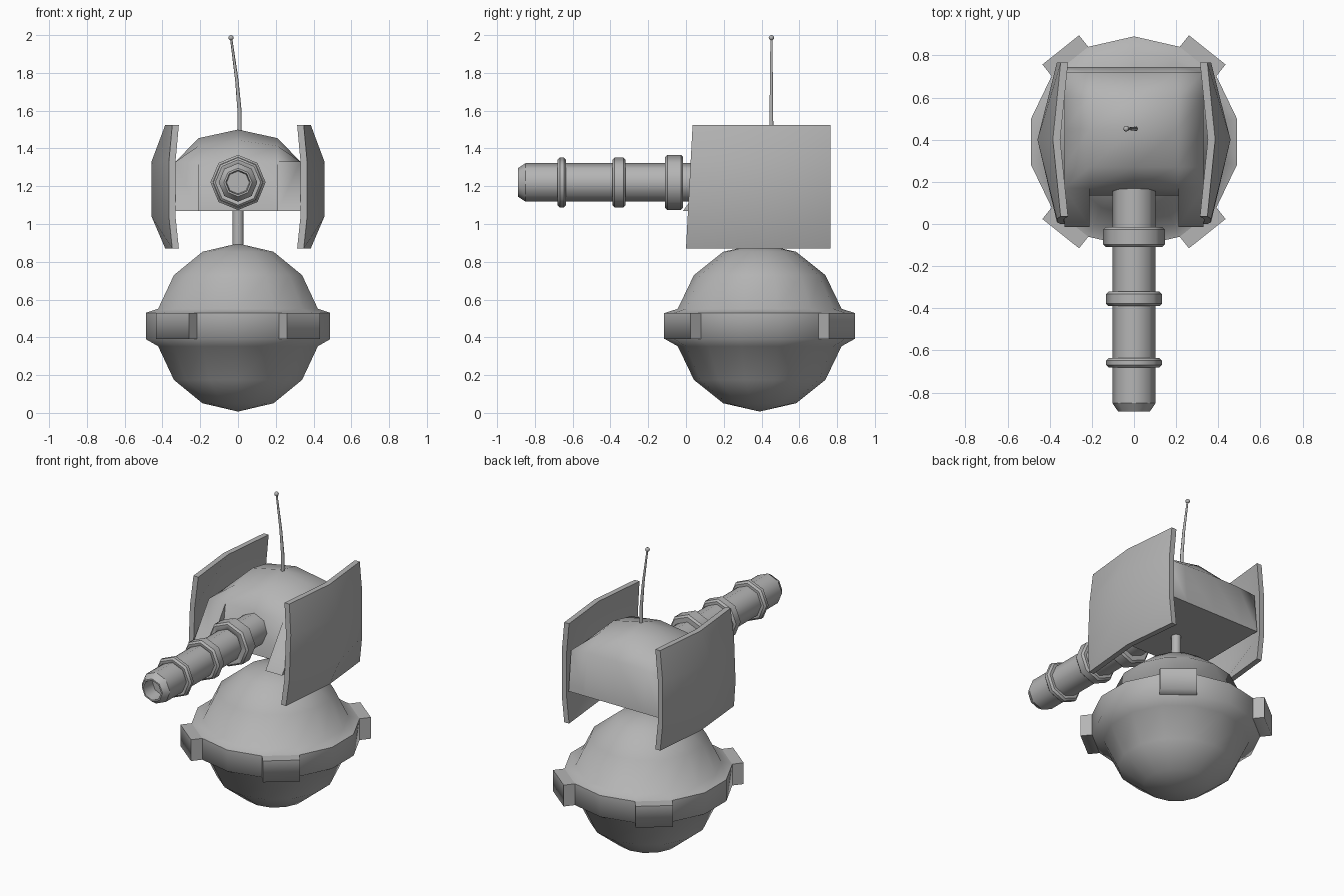
import bpy, bmesh, math

if "Cube" in bpy.data.objects:
    bpy.data.objects.remove(bpy.data.objects["Cube"])

CY = 0.39  # y of the ball's axis

# One dark grey for every part
grey = bpy.data.materials.new("dark_grey")
grey.diffuse_color = (0.46, 0.46, 0.46, 1)
grey.use_nodes = True
grey.node_tree.nodes["Principled BSDF"].inputs["Base Color"].default_value = grey.diffuse_color


def make(name, verts, faces, smooth=None, sharp=None):
    """Mesh object; smooth is an edge angle, sharp a test on edge ends for sharp edges."""
    me = bpy.data.meshes.new(name)
    me.from_pydata([tuple(v) for v in verts], [], faces)
    bm = bmesh.new()
    bm.from_mesh(me)
    if sharp:
        bm.verts.index_update()
        for e in bm.edges:
            e.smooth = not sharp(e.verts[0].index, e.verts[1].index)
        for f in bm.faces:
            f.smooth = True
    bmesh.ops.remove_doubles(bm, verts=bm.verts, dist=1e-5)
    bmesh.ops.recalc_face_normals(bm, faces=bm.faces)
    bm.to_mesh(me)
    bm.free()
    me.materials.append(grey)
    ob = bpy.data.objects.new(name, me)
    bpy.context.collection.objects.link(ob)
    if smooth:
        bpy.ops.object.select_all(action='DESELECT')
        ob.select_set(True)
        bpy.context.view_layer.objects.active = ob
        bpy.ops.object.shade_smooth_by_angle(angle=math.radians(smooth))
    return ob


def lathe(name, profile, n, place, sharp_rings):
    """Turn (radius, height) points round an axis; smooth except at the sharp rings."""
    verts = [place(r * math.sin(2 * math.pi * i / n), r * math.cos(2 * math.pi * i / n), h)
             for r, h in profile for i in range(n)]
    faces = []
    for j in range(len(profile) - 1):
        for i in range(n):
            a, b = j * n + i, j * n + (i + 1) % n
            if profile[j][0] == 0:
                faces.append((a, b + n, a + n))
            elif profile[j + 1][0] == 0:
                faces.append((a, b, a + n))
            else:
                faces.append((a, b, b + n, a + n))
    return make(name, verts, faces,
                sharp=lambda p, q: p // n == q // n and p // n in sharp_rings)


# Ball body with raised belt, crisp only along the belt's top edge
R, ZC, step = 0.445, 0.452, math.pi / 7
arc = [(R * math.sin(k * step), R * math.cos(k * step)) for k in range(4)]
profile = [(r, ZC + h) for r, h in arc] + [(0.5, 0.53), (0.5, 0.39)]
profile += [(r, ZC - h) for r, h in reversed(arc)]
upright = lambda x, y, h: (x, CY + y, h)
lathe("ball_body", profile, 14, upright, (4,))

# Four belt blocks, each pushed out of one belt facet
mid = math.radians(51.43)
for sx in (1, -1):
    for sy in (1, -1):
        pts = []
        for push in (-0.03, 0.07):
            for k in (1.5, 2.5):
                x = 0.5 * math.cos(k * math.pi / 7) + push * math.cos(mid)
                y = 0.5 * math.sin(k * math.pi / 7) + push * math.sin(mid)
                pts += [(sx * x, CY + sy * y, 0.39), (sx * x, CY + sy * y, 0.53)]
        # the outer face blends into the underside, as on the belt
        make("belt_block", pts, [(0, 1, 3, 2), (4, 5, 7, 6), (0, 1, 5, 4),
                                 (2, 3, 7, 6), (0, 2, 6, 4), (1, 3, 7, 5)],
             sharp=lambda p, q: {p, q} != {4, 6})

# Neck
lathe("neck", [(0, 0.86), (0.03, 0.86), (0.03, 1.1), (0, 1.1)], 8, upright, (1, 2))

# Head: domed block, front sloping into two cheeks beside a barrel recess
xs = [-0.33, -0.21, 0, 0.21, 0.33]
ys = [0.17, 0.27, 0.45, 0.6, 0.72]
verts, faces = [], []
for y in ys:
    for x in xs:
        u, v = abs(x) / 0.33, min(abs(y - 0.45) / 0.28, 1)
        verts.append((x, y, 1.33 + 0.17 * (1 - u ** 2.9) * (1 - v ** 2.5)))
for j in range(4):
    for i in range(4):
        a = j * 5 + i
        faces.append((a, a + 1, a + 6, a + 5))
rim = [0, 1, 2, 3, 4, 9, 14, 19, 24, 23, 22, 21, 20, 15, 10, 5]
n = len(rim)
for k in rim:
    x, y, _ = verts[k]
    y = {0.17: 0.135 if abs(x) < 0.3 else -0.015, 0.72: 0.745}.get(y, y)
    verts.append((x, y, 1.07))
verts += [(-0.21, -0.015, 1.07), (0.21, -0.015, 1.07)]  # cheek toes: 41, 42
faces += [(rim[i], rim[(i + 1) % n], 25 + (i + 1) % n, 25 + i) for i in range(1, n) if i != 3]
faces += [(0, 1, 41, 25), (1, 26, 41), (4, 3, 42, 29), (3, 28, 42)]
faces.append((25, 41, 26, 27, 28, 42) + tuple(range(29, 41)))
make("head", verts, faces, 75)

# Bulged side plates, 3 columns by 4 rows, with thickness
zs = [0.87, 1.04, 1.33, 1.525]
for s in (1, -1):
    verts, faces = [], []
    for off in (0, -0.035):
        for j, z in enumerate(zs):
            front = 0.035 * (z - 0.87) / 0.655
            for i, y in enumerate((front, 0.4, 0.765)):
                inner = j in (1, 2)
                x = (0.458 if inner else 0.385) if i == 1 else (0.366 if inner else 0.348)
                verts.append((s * (x + off), y, z))
    for base in (0, 12):
        for j in range(3):
            for i in range(2):
                a = base + j * 3 + i
                faces.append((a, a + 1, a + 4, a + 3))
    rim = [0, 1, 2, 5, 8, 11, 10, 9, 6, 3]
    faces += [(rim[k], rim[(k + 1) % 10], rim[(k + 1) % 10] + 12, rim[k] + 12) for k in range(10)]
    make("side_plate", verts, faces, 40)

# Eight-sided barrel with hollow muzzle
forward = lambda x, z, h: (x, h, 1.22 + z)
lathe("barrel", [(0, -0.8), (0.06, -0.8), (0.065, -0.89), (0.075, -0.89),
                 (0.102, -0.85), (0.102, 0.2), (0, 0.2)], 8, forward, range(1, 6))

# Barrel collars with chamfered rims
for y0, y1, r in ((-0.68, -0.635, 0.132), (-0.39, -0.32, 0.132), (-0.11, -0.015, 0.146)):
    c = 0.012
    lathe("barrel_collar", [(0.09, y0), (r - c, y0), (r, y0 + c), (r, y1 - c),
                            (r - c, y1), (0.09, y1), (0.09, y0)], 8, forward, range(6))

# Bent, tapering antenna with a ball tip
path = [(0.008, 1.48, 0.012), (0.008, 1.6, 0.011), (-0.006, 1.76, 0.009), (-0.036, 1.98, 0.006)]
verts = [(x + r * math.cos(k * math.pi / 3), 0.452 + r * math.sin(k * math.pi / 3), z)
         for x, z, r in path for k in range(6)]
faces = [(j * 6 + k, j * 6 + (k + 1) % 6, j * 6 + 6 + (k + 1) % 6, j * 6 + 6 + k)
         for j in range(3) for k in range(6)] + [tuple(range(6)), tuple(range(18, 24))]
make("antenna", verts, faces, 61)
bpy.ops.mesh.primitive_uv_sphere_add(segments=8, ring_count=6, radius=0.014,
                                     location=(-0.037, 0.452, 1.986))
bpy.context.object.name = "antenna_tip"
bpy.context.object.data.materials.append(grey)
bpy.ops.object.shade_smooth()
